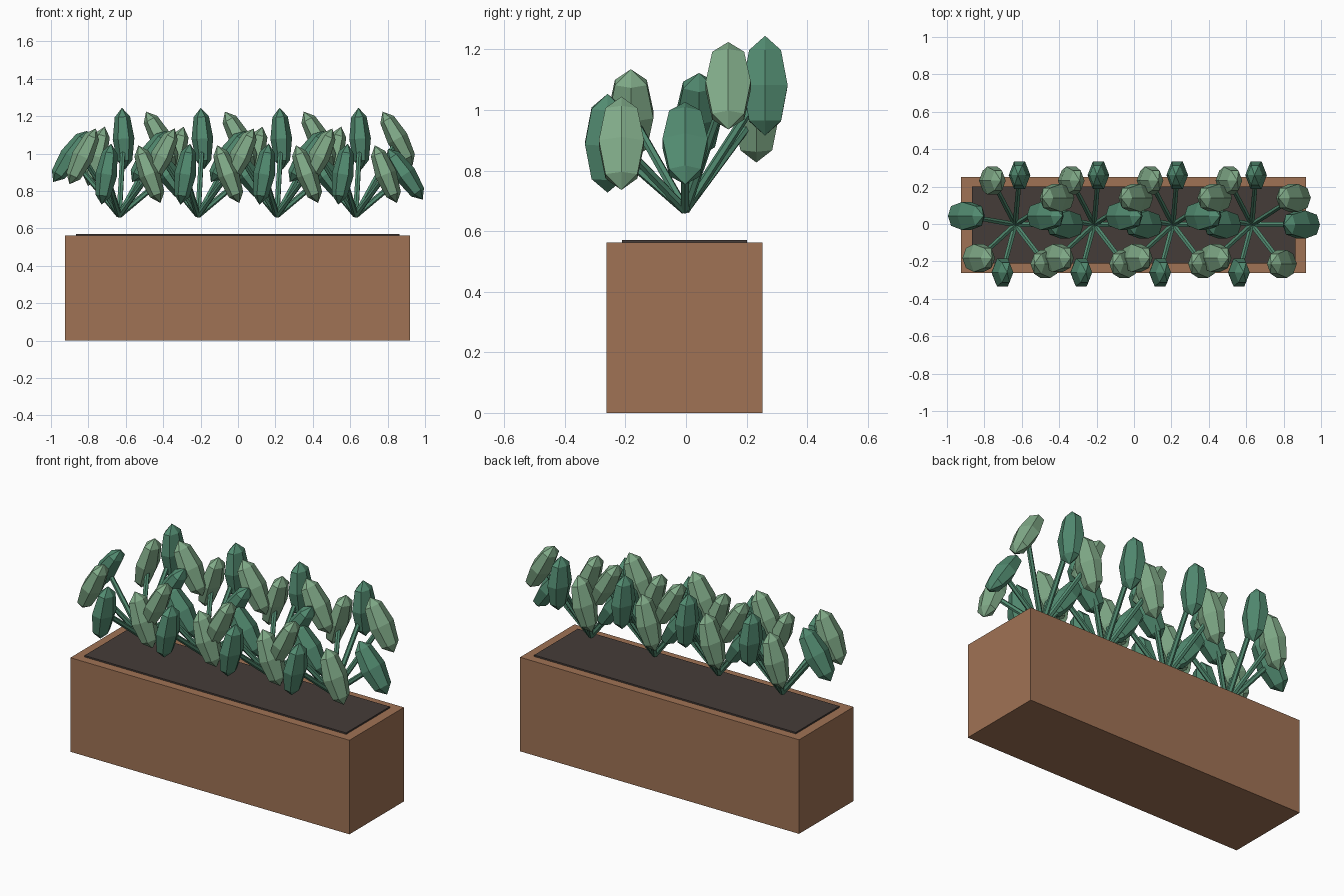
import bpy, bmesh, math
from mathutils import Matrix, Vector

if "Cube" in bpy.data.objects:
    bpy.data.objects.remove(bpy.data.objects["Cube"])


def material(name, rgb):
    m = bpy.data.materials.new(name)
    m.diffuse_color = (*rgb, 1)
    m.use_nodes = True
    m.node_tree.nodes["Principled BSDF"].inputs["Base Color"].default_value = m.diffuse_color
    return m


BROWN = material("terracotta", (0.35, 0.17, 0.09))
SOIL = material("soil", (0.06, 0.045, 0.04))
DARK = material("dark_leaf", (0.085, 0.26, 0.165))
LIGHT = material("light_leaf", (0.22, 0.41, 0.25))


def finish(name, bm, mat):
    me = bpy.data.meshes.new(name)
    bm.to_mesh(me)
    bm.free()
    me.materials.append(mat)
    ob = bpy.data.objects.new(name, me)
    bpy.context.collection.objects.link(ob)
    return ob


def box(name, size, center, mat):
    bm = bmesh.new()
    bmesh.ops.create_cube(bm, size=1, matrix=Matrix.Translation(center) @ Matrix.Diagonal((*size, 1)))
    return finish(name, bm, mat)


def add_leaf(bm, pos, tilt):
    # low-poly ellipsoid, tilted sideways only
    mat = (Matrix.Translation(pos) @ Matrix.Rotation(tilt, 4, 'Y')
           @ Matrix.Diagonal((0.058, 0.086, 0.165, 1)) @ Matrix.Rotation(math.pi / 2, 4, 'Z'))
    bmesh.ops.create_uvsphere(bm, u_segments=6, v_segments=4, radius=1, matrix=mat)


def add_stem(bm, a, b):
    d = b - a
    mat = Matrix.Translation((a + b) / 2) @ d.to_track_quat('Z', 'Y').to_matrix().to_4x4()
    bmesh.ops.create_cone(bm, cap_ends=True, segments=6, radius1=0.016, radius2=0.014,
                          depth=d.length, matrix=mat)


# planter and soil
box("planter_box", (1.845, 0.515, 0.562), (-0.002, -0.005, 0.281), BROWN)
box("soil", (1.73, 0.412, 0.03), (-0.002, -0.005, 0.556), SOIL)

# four identical clumps, eight leaves each on a golden-angle spiral
for c in range(4):
    base = Vector((-0.635 + c * 0.4215, -0.003, 0.67))
    stems, dark, light = bmesh.new(), bmesh.new(), bmesh.new()
    for i in range(8):
        a = -i * math.radians(137.5)
        tip = Vector((base.x + 0.265 * math.cos(a), base.y + 0.265 * math.sin(a),
                      0.89 + 0.095 * (i % 3)))
        add_stem(stems, base, tip)
        add_leaf(light if i % 2 else dark, tip, -0.6 * math.cos(a))
    finish(f"stems_{c + 1}", stems, DARK)
    finish(f"dark_leaves_{c + 1}", dark, DARK)
    finish(f"light_leaves_{c + 1}", light, LIGHT)
